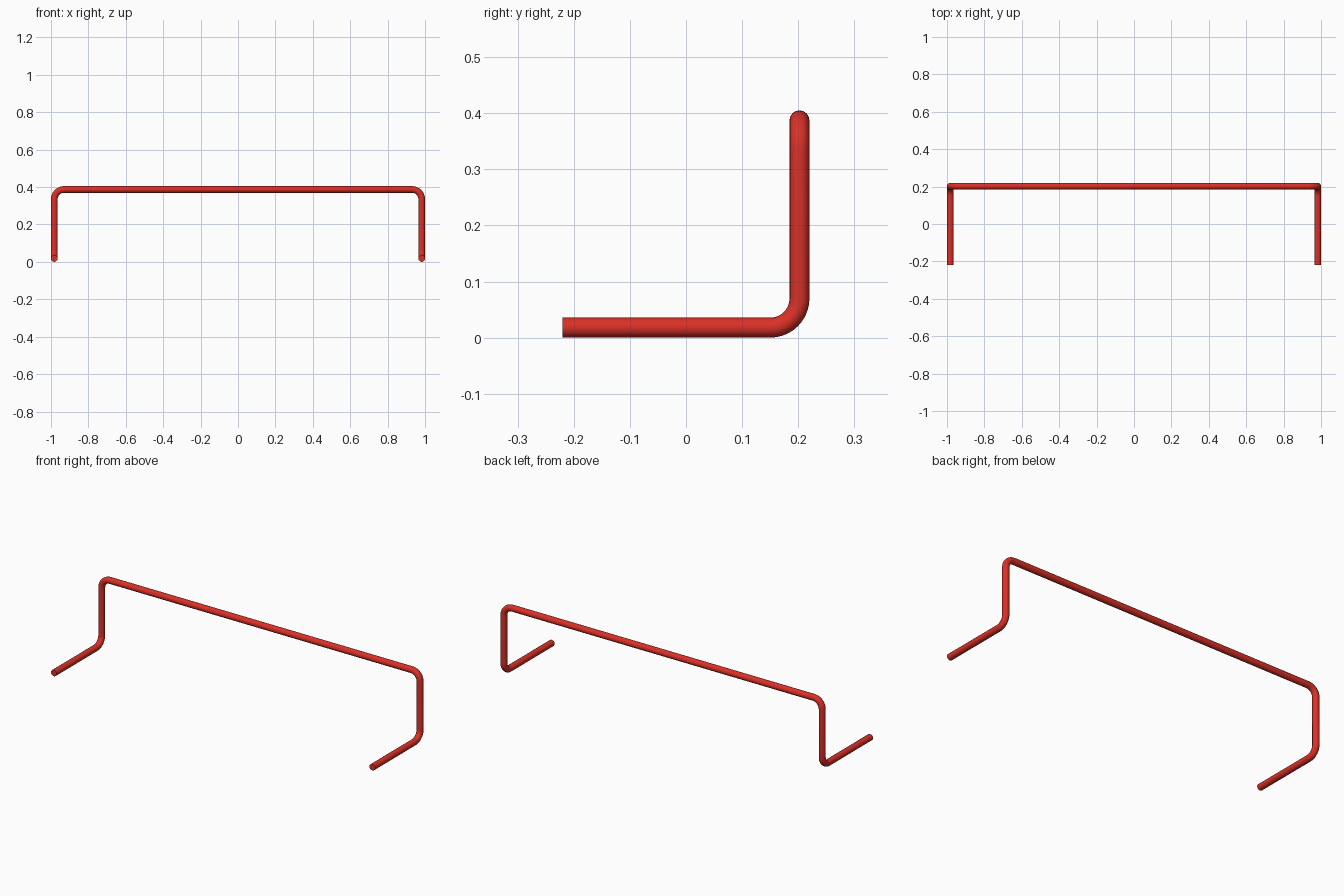
import bpy, math
from mathutils import Vector

if "Cube" in bpy.data.objects:
    bpy.data.objects.remove(bpy.data.objects["Cube"])

R = 0.0178          # tube radius
BEND = 0.052        # centreline bend radius
STEPS = 10          # segments per bend
X, Y, Z = 1 - R, 0.22 - R, 0.405 - R

# Centreline corners: foot, post, top rail, post, foot
corners = [Vector(p) for p in (
    (-X, -0.22, R), (-X, Y, R), (-X, Y, Z),
    (X, Y, Z), (X, Y, R), (X, -0.22, R))]


def rounded_path(pts, r):
    """Replace each right-angle corner with an arc."""
    path = [pts[0]]
    for a, p, b in zip(pts, pts[1:], pts[2:]):
        u, v = (a - p).normalized(), (b - p).normalized()
        centre = p + (u + v) * r
        for i in range(STEPS + 1):
            t = math.pi / 2 * i / STEPS
            path.append(centre - v * r * math.cos(t) - u * r * math.sin(t))
    return path + [pts[-1]]


# Bent tube with closed ends
path = rounded_path(corners, BEND)
curve = bpy.data.curves.new("bent_tube_rail", 'CURVE')
curve.dimensions = '3D'
curve.bevel_depth = R
curve.bevel_resolution = 6
curve.use_fill_caps = True
spline = curve.splines.new('POLY')
spline.points.add(len(path) - 1)
for pt, co in zip(spline.points, path):
    pt.co = (*co, 1)

rail = bpy.data.objects.new("bent_tube_rail", curve)
bpy.context.collection.objects.link(rail)
bpy.context.view_layer.objects.active = rail
rail.select_set(True)
bpy.ops.object.convert(target='MESH')
rail = bpy.context.object

# Weld caps to the tube, then smooth with crisp end rims
import bmesh
bm = bmesh.new()
bm.from_mesh(rail.data)
bmesh.ops.remove_doubles(bm, verts=bm.verts, dist=1e-5)
bmesh.ops.recalc_face_normals(bm, faces=bm.faces)
bm.to_mesh(rail.data)
bm.free()
bpy.ops.object.shade_smooth_by_angle(angle=math.radians(40))

# Red paint
red = bpy.data.materials.new("red_paint")
red.diffuse_color = (0.7, 0.03, 0.02, 1)
red.use_nodes = True
red.node_tree.nodes["Principled BSDF"].inputs["Base Color"].default_value = red.diffuse_color
rail.data.materials.clear()
rail.data.materials.append(red)
